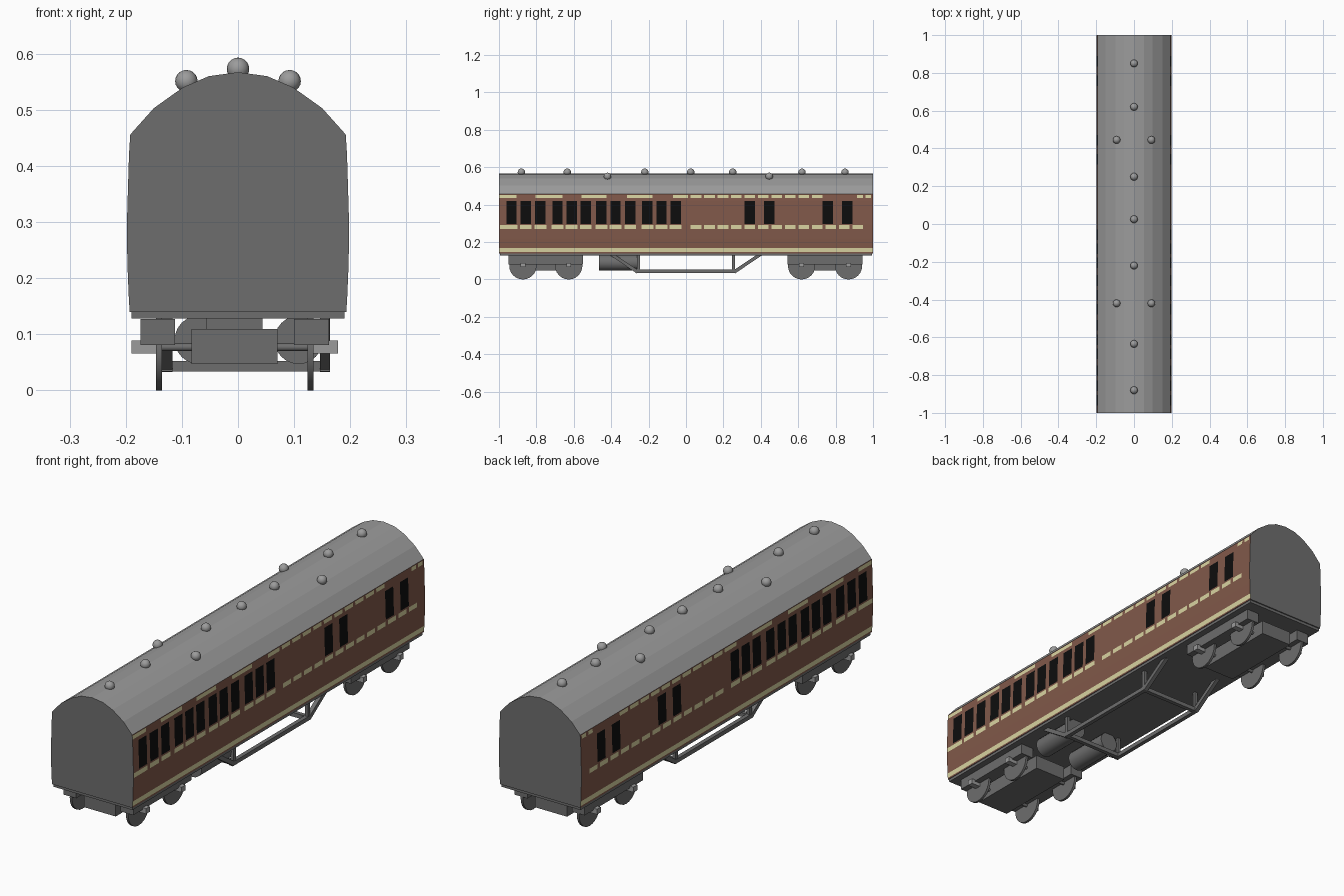
import bpy, bmesh
from math import radians
from mathutils import Vector, Matrix

cube = bpy.data.objects.get("Cube")
if cube:
    bpy.data.objects.remove(cube, do_unlink=True)


def material(name, r, g, b):
    m = bpy.data.materials.new(name)
    m.use_nodes = True
    m.diffuse_color = (r, g, b, 1)
    m.node_tree.nodes["Principled BSDF"].inputs["Base Color"].default_value = (r, g, b, 1)
    return m


BROWN = material("brown", 0.22, 0.10, 0.068)
CREAM = material("cream", 0.70, 0.66, 0.36)
BLACK = material("window_black", 0.004, 0.004, 0.004)
DARK = material("dark_grey", 0.155, 0.155, 0.155)
LIGHT = material("light_grey", 0.33, 0.33, 0.33)


def finish(name, bm, *mats):
    mesh = bpy.data.meshes.new(name)
    bm.to_mesh(mesh)
    bm.free()
    for m in mats:
        mesh.materials.append(m)
    ob = bpy.data.objects.new(name, mesh)
    bpy.context.collection.objects.link(ob)
    return ob


def prism(name, profile, ys, mats, rule=None):
    """Closed x-z profile carried along the stations ys."""
    bm = bmesh.new()
    rings = [[bm.verts.new((x, y, z)) for x, z in profile] for y in ys]
    n = len(profile)
    for a, b in zip(rings, rings[1:]):
        for i in range(n):
            j = (i + 1) % n
            bm.faces.new((a[i], a[j], b[j], b[i]))
    bm.faces.new(rings[0])
    bm.faces.new(rings[-1])
    bmesh.ops.recalc_face_normals(bm, faces=bm.faces)
    if rule:
        for f in bm.faces:
            f.material_index = rule(f.calc_center_median(), f.normal)
    return finish(name, bm, *mats)


def box(name, center, size, mat):
    bm = bmesh.new()
    bmesh.ops.create_cube(bm, size=1, matrix=Matrix.Translation(center) @ Matrix.Diagonal((*size, 1)))
    return finish(name, bm, mat)


def cylinder(name, center, radius, depth, axis, mat, sides=24):
    turn = Matrix.Rotation(radians(90), 4, "Y" if axis == "x" else "X")
    bm = bmesh.new()
    bmesh.ops.create_cone(bm, cap_ends=True, segments=sides, radius1=radius, radius2=radius,
                          depth=depth, matrix=Matrix.Translation(center) @ turn)
    ob = finish(name, bm, mat)
    smooth(ob)
    return ob


def smooth(ob):
    bpy.ops.object.select_all(action="DESELECT")
    ob.select_set(True)
    bpy.context.view_layer.objects.active = ob
    bpy.ops.object.shade_smooth_by_angle(angle=radians(35))


def bar(name, a, b, thick, mat):
    """Square bar from point a to point b."""
    a, b = Vector(a), Vector(b)
    d = b - a
    turn = d.to_track_quat("Z", "Y").to_matrix().to_4x4()
    bm = bmesh.new()
    bmesh.ops.create_cube(bm, size=1, matrix=Matrix.Translation((a + b) / 2) @ turn
                          @ Matrix.Diagonal((thick, thick, d.length + thick / 2, 1)))
    return finish(name, bm, mat)


# Window and lining positions along the coach
centers = [-0.933, -0.856, -0.778, -0.687, -0.612, -0.537, -0.452, -0.377,
           -0.299, -0.206, -0.131, -0.056, 0.342, 0.444, 0.759, 0.861]
windows = [(c - 0.028, c + 0.028) for c in centers]
short = [(0.025 + 0.072 * i, 0.082 + 0.072 * i) for i in range(13)]
mid_dashes = [(-0.995, -0.965)] + [(c - 0.031, c + 0.031) for c in centers[:12]] + short
top_dashes = [(-1, -0.907), (-0.805, -0.66), (-0.56, -0.425), (-0.315, -0.18),
              (-0.07, 0.01), (0.915, 0.945), (0.96, 0.99)] + short[:10]


def inside(y, spans):
    return any(a < y < b for a, b in spans)


def wall_rule(c, n):
    if abs(n.y) > 0.9 or abs(n.z) > 0.9:
        return 3
    if 0.147 < c.z < 0.168:
        return 1
    if 0.27 < c.z < 0.29 and inside(c.y, mid_dashes):
        return 1
    if 0.297 < c.z < 0.42 and inside(c.y, windows):
        return 2
    if 0.436 < c.z < 0.452 and inside(c.y, top_dashes):
        return 1
    return 0


# Bowed side walls with painted windows and lining
levels = [0.14, 0.147, 0.168, 0.22, 0.27, 0.29, 0.297, 0.42, 0.436, 0.452, 0.456]
side = [(0.198 - 0.22 * (z - 0.29) ** 2, z) for z in levels]
stations = sorted({round(y, 4) for s in windows + mid_dashes + top_dashes for y in s} | {-1, 1})
prism("coach_walls", side + [(-x, z) for x, z in reversed(side)], stations,
      (BROWN, CREAM, BLACK, DARK), wall_rule)

# Faceted arched roof with dark ends
arch = [(0.192, 0.456), (0.15, 0.503), (0.098, 0.54), (0.052, 0.56)]
prism("roof", arch + [(0, 0.567)] + [(-x, z) for x, z in reversed(arch)], (-1, 1),
      (LIGHT, DARK), lambda c, n: int(abs(n.y) > 0.9))

# Roof ventilators
vents = [(0, y, 0.573) for y in (-0.88, -0.635, -0.22, 0.025, 0.25, 0.62, 0.85)]
vents += [(s * 0.092, y, 0.551) for s in (-1, 1) for y in (-0.42, 0.445)]
for p in vents:
    bm = bmesh.new()
    bmesh.ops.create_uvsphere(bm, u_segments=16, v_segments=10, radius=0.02,
                              matrix=Matrix.Translation(p))
    smooth(finish("roof_vent", bm, LIGHT))

# Floor frame
box("floor_frame", (0, 0, 0.135), (0.38, 1.99, 0.014), DARK)

# Bogies
MX = -0.006
for end, wheel_ys in (("front", (-0.872, -0.627)), ("back", (0.618, 0.869))):
    cy = sum(wheel_ys) / 2
    box(end + "_bogie_block", (MX, cy, 0.078), (0.153, 0.38, 0.062), DARK)
    box(end + "_bogie_pivot", (MX, cy, 0.118), (0.1, 0.1, 0.03), DARK)
    for s in (-1, 1):
        box(end + "_bogie_side_beam", (MX + s * 0.137, cy, 0.104), (0.062, 0.4, 0.046), DARK)
    for y in wheel_ys:
        cylinder(end + "_axle", (MX, y, 0.077), 0.007, 0.27, "x", DARK, 12)
        for s in (-1, 1):
            cylinder(end + "_wheel", (MX + s * 0.135, y, 0.073), 0.073, 0.011, "x", DARK)
            box(end + "_axle_box", (MX + s * 0.162, y, 0.077), (0.044, 0.026, 0.023), LIGHT)

# Gas cylinders under the floor
for x in (-0.07, 0.108):
    cylinder("gas_cylinder", (x, -0.357, 0.09), 0.043, 0.215, "y", DARK)

# Truss rods on both sides, joined by cross bars
LOW, HIGH, T = 0.043, 0.132, 0.018
truss_x = (-0.126, 0.155)
for x in truss_x:
    bar("truss_bottom", (x, -0.265, LOW), (x, 0.26, LOW), T, DARK)
    for s in (-1, 1):
        bar("truss_diagonal", (x, s * 0.262, LOW), (x, s * 0.395, HIGH), T, DARK)
        bar("truss_post", (x, s * 0.254, LOW), (x, s * 0.254, HIGH), T * 0.8, DARK)
for y in (-0.254, 0.254):
    bar("truss_cross_bar", (truss_x[0], y, LOW), (truss_x[1], y, LOW), T, DARK)
